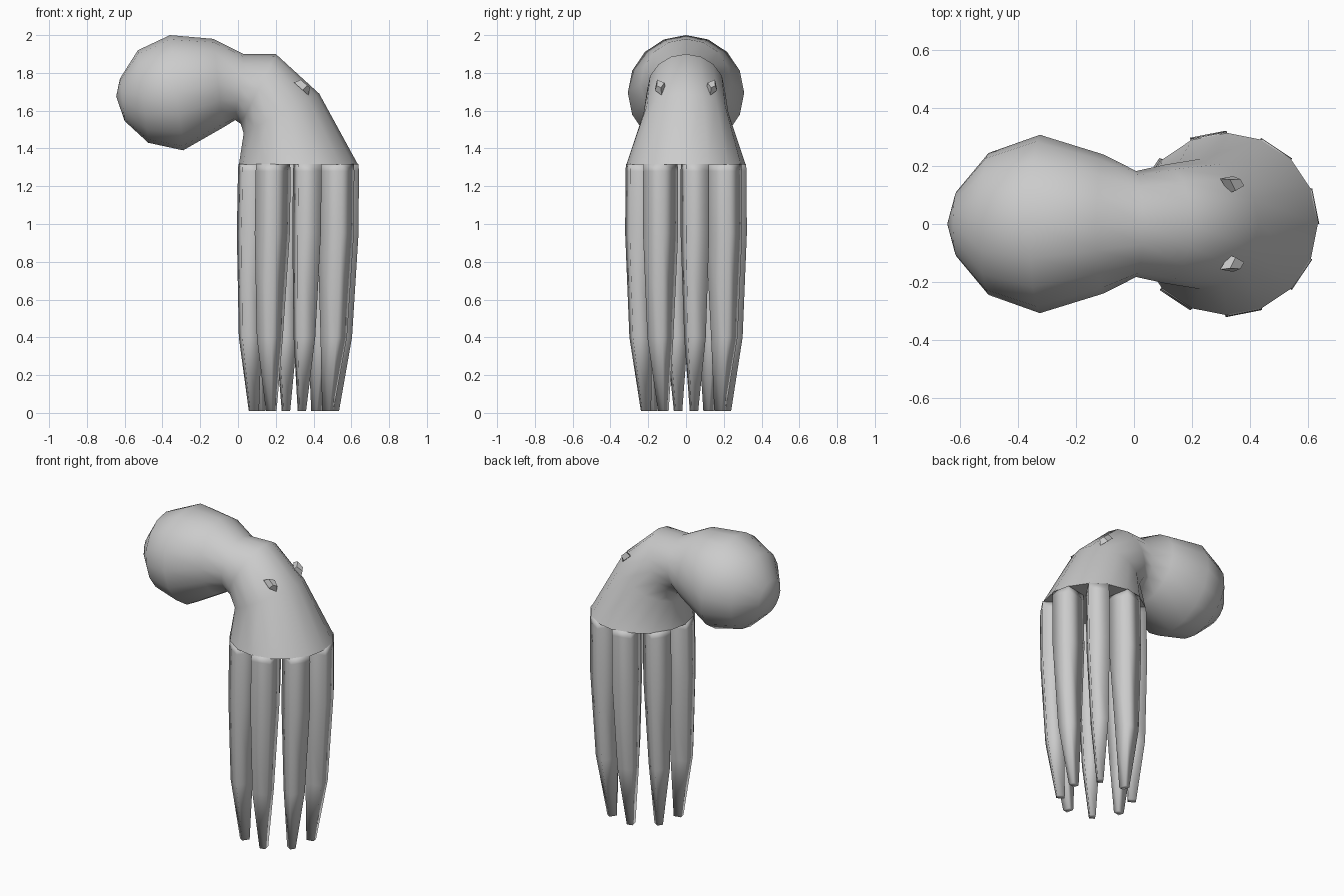
import bpy, bmesh, math
from mathutils import Vector

if "Cube" in bpy.data.objects:
    bpy.data.objects.remove(bpy.data.objects["Cube"])

skin = bpy.data.materials.new("grey_skin")
skin.diffuse_color = (0.6, 0.6, 0.6, 1)
skin.use_nodes = True
skin.node_tree.nodes["Principled BSDF"].inputs["Base Color"].default_value = skin.diffuse_color
SIDES = 16


def finish(name, bm, angle):
    bmesh.ops.recalc_face_normals(bm, faces=bm.faces)
    me = bpy.data.meshes.new(name)
    bm.to_mesh(me)
    bm.free()
    me.materials.append(skin)
    ob = bpy.data.objects.new(name, me)
    bpy.context.collection.objects.link(ob)
    bpy.ops.object.select_all(action='DESELECT')
    ob.select_set(True)
    bpy.context.view_layer.objects.active = ob
    bpy.ops.object.shade_smooth_by_angle(angle=math.radians(angle))
    return ob


def bridge(bm, rings):
    for a, b in zip(rings, rings[1:]):
        n = len(a)
        for i in range(n):
            bm.faces.new((a[i], a[(i + 1) % n], b[(i + 1) % n], b[i]))


# Body and bent mantle: outer point, inner point (x, z) and half width per ring
sections = [
    ((0.635, 1.315), (0.005, 1.315), 0.315),
    ((0.43, 1.69), (0.03, 1.48), 0.225),
    ((0.20, 1.90), (0.015, 1.53), 0.205),
    ((0.03, 1.90), (-0.015, 1.55), 0.183),
    ((-0.13, 1.98), (-0.08, 1.51), 0.24),
    ((-0.36, 2.00), (-0.29, 1.39), 0.308),
    ((-0.53, 1.92), (-0.475, 1.43), 0.245),
    ((-0.625, 1.77), (-0.60, 1.545), 0.113),
]
bm = bmesh.new()
rings = []
for (ox, oz), (ix, iz), w in sections:
    out, inn = Vector((ox, 0, oz)), Vector((ix, 0, iz))
    mid, half = (out + inn) / 2, (out - inn) / 2
    rings.append([bm.verts.new(mid + half * math.cos(t) + Vector((0, w * math.sin(t), 0)))
                  for t in (math.tau * i / SIDES for i in range(SIDES))])
bridge(bm, rings)
bm.faces.new(rings[0])
pole = bm.verts.new((-0.645, 0, 1.675))
for i in range(SIDES):
    bm.faces.new((rings[-1][i], rings[-1][(i + 1) % SIDES], pole))
finish("body", bm, 75)

# Eight tapering tentacles under every other side of the hem:
# height, outer radius, inner radius, width, drift in x
levels = [
    (1.318, 0.312, 0.172, 0.122, 0.0),
    (1.28, 0.314, 0.168, 0.125, 0.0),
    (0.95, 0.316, 0.168, 0.125, -0.004),
    (0.40, 0.296, 0.192, 0.096, -0.016),
    (0.01, 0.240, 0.192, 0.036, -0.024),
]
for k in range(8):
    a = math.tau * (k / 8 + 1 / 32)
    radial = Vector((math.cos(a), math.sin(a), 0))
    side = Vector((-math.sin(a), math.cos(a), 0))
    bm = bmesh.new()
    rings = []
    for z, ro, ri, w, dx in levels:
        c = Vector((0.32 + dx, 0, z))
        rings.append([bm.verts.new(c + radial * r + side * s * w / 2)
                      for r, s in ((ro, 1), (ri, 1), (ri, -1), (ro, -1))])
    bridge(bm, rings)
    bm.faces.new(rings[0])
    bm.faces.new(rings[-1])
    for e in bm.edges:
        e.smooth = True
    finish(f"tentacle_{k + 1}", bm, 100)

# Small pointed eyes on the sloping side
normal = Vector((0.66, 0, 0.75)).normalized()
down = Vector((0.75, 0, -0.66)).normalized()
for name, s in (("eye_left", 1), ("eye_right", -1)):
    across = Vector((0, s, 0))
    c = Vector((0.335, 0.135 * s, 1.715))
    bm = bmesh.new()
    base = [bm.verts.new(c + down * d + across * w)
            for d, w in ((-0.05, 0.022), (0.01, 0.03), (0.05, -0.005), (-0.01, -0.028))]
    top = [bm.verts.new(c + normal * 0.035 + down * d + across * w)
           for d, w in ((-0.035, 0.018), (0.012, 0.02), (0.03, -0.003), (-0.01, -0.02))]
    bridge(bm, [base, top])
    bm.faces.new(base)
    bm.faces.new(top)
    finish(name, bm, 40)
